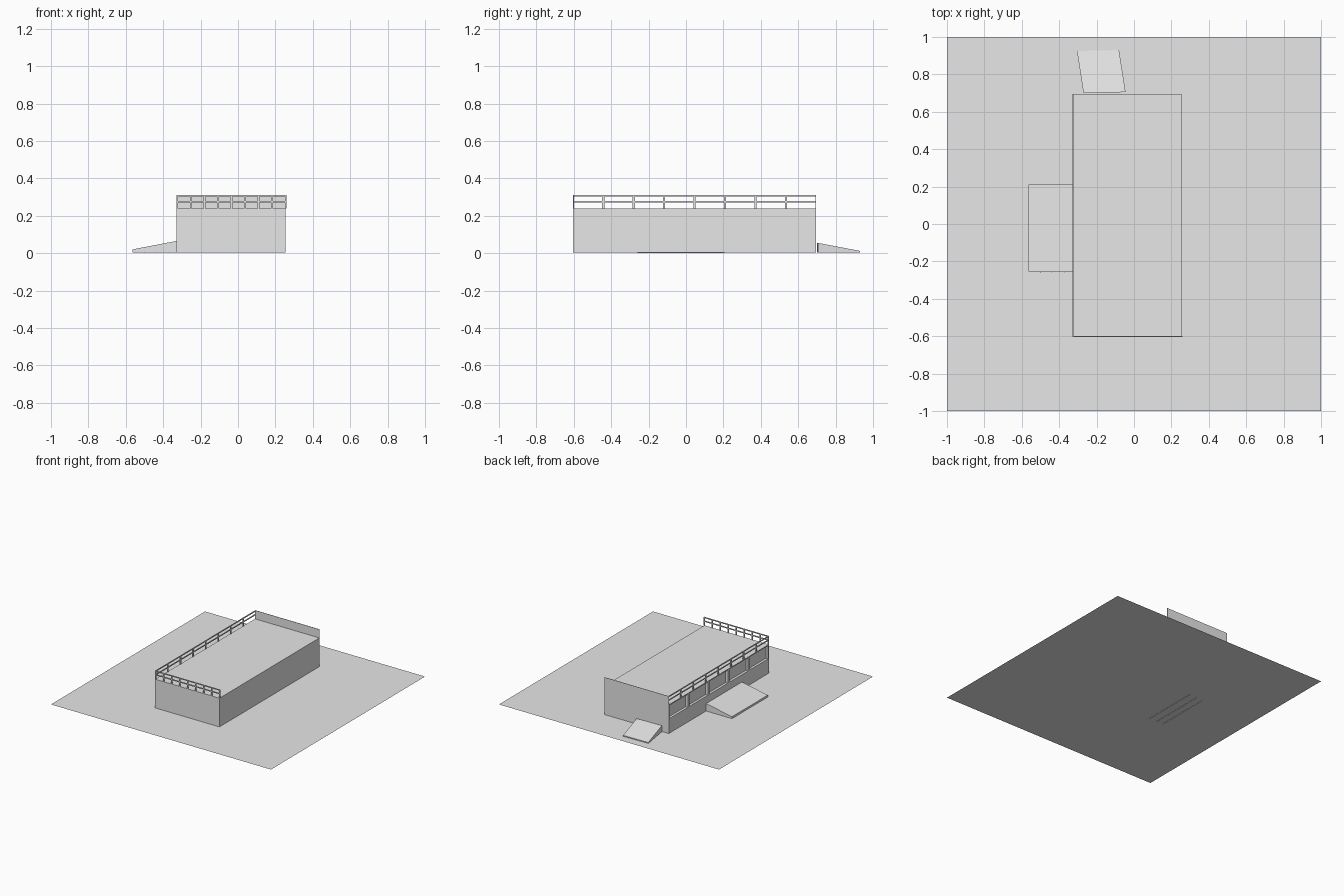
import bpy, bmesh

if "Cube" in bpy.data.objects:
    bpy.data.objects.remove(bpy.data.objects["Cube"])

grey = bpy.data.materials.new("light_grey")
grey.diffuse_color = (0.8, 0.8, 0.8, 1)
grey.use_nodes = True
grey.node_tree.nodes["Principled BSDF"].inputs["Base Color"].default_value = grey.diffuse_color

G = 0.004                                   # ground level
X0, X1, Y0, Y1 = -0.33, 0.255, -0.605, 0.695  # building footprint
ROOF, TOP = 0.24, 0.31


def finish(name, bm):
    bmesh.ops.recalc_face_normals(bm, faces=bm.faces)
    me = bpy.data.meshes.new(name)
    bm.to_mesh(me)
    bm.free()
    me.materials.append(grey)
    ob = bpy.data.objects.new(name, me)
    bpy.context.collection.objects.link(ob)
    return ob


def add_box(bm, x, y, z):
    vs = bmesh.ops.create_cube(bm, size=1)["verts"]
    for v in vs:
        for i, (a, b) in enumerate((x, y, z)):
            v.co[i] = b if v.co[i] > 0 else a


def boxes(name, items):
    bm = bmesh.new()
    for it in items:
        add_box(bm, *it)
    return finish(name, bm)


def wedge(name, outer, inner, z_out, z_in):
    """Solid ramp between an outer edge and a higher inner edge."""
    bm = bmesh.new()
    plan = [(*outer[0], z_out), (*outer[1], z_out), (*inner[1], z_in), (*inner[0], z_in)]
    lo = [bm.verts.new((x, y, G)) for x, y, z in plan]
    hi = [bm.verts.new(p) for p in plan]
    bm.faces.new(lo)
    bm.faces.new(hi)
    for i in range(4):
        j = (i + 1) % 4
        bm.faces.new((lo[i], lo[j], hi[j], hi[i]))
    return finish(name, bm)


# Ground sheet
bm = bmesh.new()
bmesh.ops.create_grid(bm, x_segments=1, y_segments=1, size=1)
for v in bm.verts:
    v.co.z = G
finish("ground_sheet", bm)

# Building body, with a facade of recessed window bays on the left
XR = X0 + 0.02
boxes("building_body", [((XR, X1), (Y0, Y1), (G, ROOF))])
SILL, HEAD, BAYS = 0.125, 0.232, 5
facade = [((X0, XR), (Y0, Y1), (G, SILL)), ((X0, XR), (Y0, Y1), (HEAD, ROOF))]
for i in range(BAYS + 1):
    y = Y0 + (Y1 - Y0) * i / BAYS
    facade.append(((X0, XR), (max(Y0, y - 0.012), min(Y1, y + 0.012)), (SILL, HEAD)))
boxes("window_facade", facade)

# Tall wall closing the back of the roof
boxes("back_parapet", [((X0, X1), (Y1 - 0.003, Y1), (ROOF, TOP))])

# Railings along the left and front roof edges
T = 0.006
side = [((X0, X0 + T), (Y0, Y1), (z - 0.008, z)) for z in (0.28, TOP)]
for i in range(7):
    y = -0.443 + 0.163 * i
    side.append(((X0, X0 + T), (y - 0.006, y + 0.006), (ROOF, TOP)))
boxes("side_railing", side)
front = [((X0, X1 + 0.003), (Y0, Y0 + T), (z - 0.008, z)) for z in (0.28, TOP)]
for i in range(9):
    x = X0 + 0.004 + 0.0725 * i
    front.append(((x - 0.004, x + 0.006), (Y0, Y0 + T), (ROOF, TOP)))
boxes("front_railing", front)

# Wide loading ramp on the left, with its cross ribs
wedge("side_ramp", [(-0.565, -0.255), (-0.565, 0.21)], [(X0, -0.255), (X0, 0.21)], 0.02, 0.065)
boxes("side_ramp_ribs", [((x - 0.002, x + 0.002), (-0.258, 0.206), (0, h))
                         for x, h in ((-0.5, 0.03), (-0.44, 0.04), (-0.37, 0.05))])

# Small slightly turned ramp at the back
wedge("back_ramp", [(-0.305, 0.925), (-0.08, 0.93)], [(-0.27, 0.70), (-0.045, 0.705)], 0.012, 0.055)
